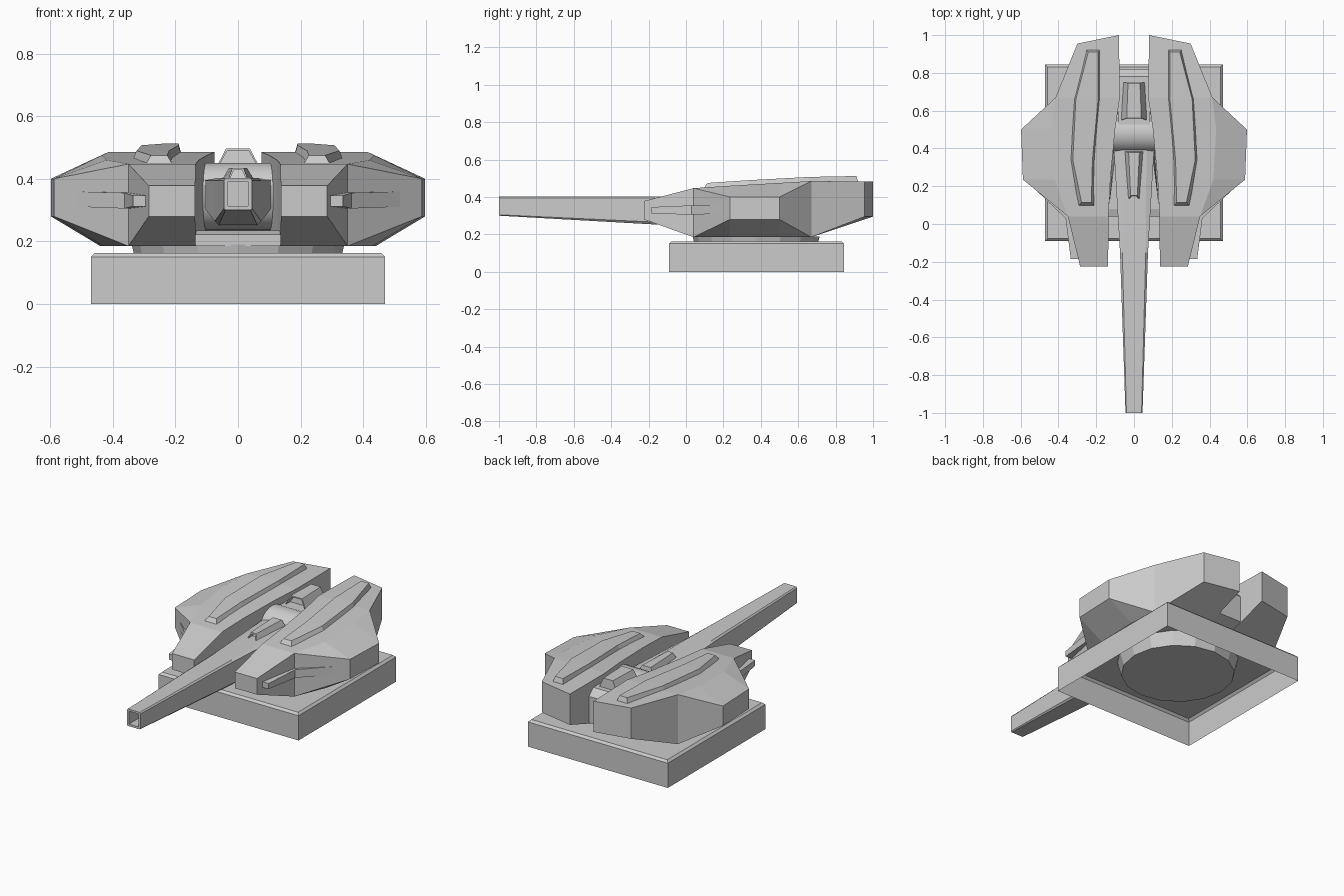
import bpy, bmesh, math
from mathutils import Matrix

if "Cube" in bpy.data.objects:
    bpy.data.objects.remove(bpy.data.objects["Cube"])


def finish(name, bm, mirror=False):
    bmesh.ops.remove_doubles(bm, verts=bm.verts, dist=0.0005)
    bmesh.ops.recalc_face_normals(bm, faces=bm.faces)
    me = bpy.data.meshes.new(name)
    bm.to_mesh(me)
    bm.free()
    ob = bpy.data.objects.new(name, me)
    bpy.context.collection.objects.link(ob)
    if mirror:
        m = ob.modifiers.new("mirror", 'MIRROR')
        m.use_mirror_merge = False
    return ob


def loft(rings, cap_start=True, cap_end=True):
    """Join equal-length closed rings of points with faces."""
    bm = bmesh.new()
    vs = [[bm.verts.new(p) for p in r] for r in rings]
    n = len(rings[0])
    for a, b in zip(vs, vs[1:]):
        for i in range(n):
            j = (i + 1) % n
            bm.faces.new((a[i], a[j], b[j], b[i]))
    if cap_start:
        bm.faces.new(vs[0])
    if cap_end:
        bm.faces.new(vs[-1])
    return bm


def recess_front(bm, inset, depth):
    """Inset the front-most face and push it back into the part."""
    bmesh.ops.recalc_face_normals(bm, faces=bm.faces)
    face = min(bm.faces, key=lambda f: f.calc_center_median().y)
    bmesh.ops.inset_region(bm, faces=[face], thickness=inset)
    new = bmesh.ops.extrude_discrete_faces(bm, faces=[face])["faces"][0]
    bmesh.ops.translate(bm, vec=(0, depth, 0), verts=new.verts)


def rect(x0, x1, y0, y1, z):
    return [(x0, y0, z), (x1, y0, z), (x1, y1, z), (x0, y1, z)]


# Square base: open underneath, chamfered top edge
finish("base", loft([rect(-.47, .47, -.09, .845, 0),
                     rect(-.47, .47, -.09, .845, .15),
                     rect(-.457, .457, -.077, .832, .163)], cap_start=False))

# Turret ring, flaring upwards
bm = bmesh.new()
bmesh.ops.create_cone(bm, cap_ends=True, segments=16, radius1=.312, radius2=.34,
                      depth=.11, matrix=Matrix.Translation((0, .375, .135)))
finish("turret_ring", bm)

# Armoured side hulls: y inner, y outer, x inner, x bottom, x middle, x top,
# z bottom, z low, z high, z top
hull = [(-.225, -.225, .137, .285, .285, .285, .28, .28, .378, .378),
        (.04, .04, .135, .35, .35, .35, .185, .185, .447, .447),
        (.235, .235, .125, .43, .588, .42, .185, .28, .40, .46),
        (.5, .5, .10, .44, .598, .435, .185, .28, .40, .475),
        (.67, .67, .075, .415, .415, .415, .185, .185, .485, .485),
        (1.0, .955, .08, .30, .30, .30, .295, .295, .482, .482)]
rings = [[(xi, yi, zb), (xb, yo, zb), (xm, yo, zl), (xm, yo, zh), (xt, yo, zt), (xi, yi, zt)]
         for yi, yo, xi, xb, xm, xt, zb, zl, zh, zt in hull]
finish("side_hull", loft(rings), True)

# Raised strips on the hull tops: y, x inner, x outer, z top, end slope in y
strip = [(.09, .206, .298, .475, .025), (.34, .20, .344, .49, 0),
         (.66, .17, .328, .507, 0), (.935, .17, .262, .512, -.025)]
rings = [[(xi, y, .44), (xo, y, .44), (xo - .02, y + s, z), (xi + .02, y + s, z)]
         for y, xi, xo, z, s in strip]
finish("top_strip", loft(rings), True)

# Tapered pods on the hull flanks: y, x inner, x outer, z bottom, z top
pod = [(-.185, .29, .335, .312, .346), (.03, .30, .362, .305, .355),
       (.21, .50, .552, .312, .36)]
rings = [[(xi, y, zb), (xo, y, zb), (xo, y, zt), (xi, y, zt)] for y, xi, xo, zb, zt in pod]
finish("side_pod", loft(rings), True)

# Centre body between the hulls
profile = [(.04, .185), (.04, .222), (.08, .235), (.48, .235), (.50, .44),
           (.78, .44), (.82, .40), (.82, .24), (.67, .185)]
finish("centre_body", loft([[(x * (.085 if y > .45 else .135), y, z) for y, z in profile]
                            for x in (-1, 1)]))

# Round gun mantle on a sideways axis
bm = bmesh.new()
bmesh.ops.create_cone(bm, cap_ends=True, segments=24, radius1=.108, radius2=.108, depth=.25,
                      matrix=Matrix.Translation((0, .48, .343)) @ Matrix.Rotation(math.pi / 2, 4, 'Y'))
mantle = finish("gun_mantle", bm)
bpy.context.view_layer.objects.active = mantle
mantle.select_set(True)
bpy.ops.object.shade_smooth_by_angle(angle=math.radians(35))

# Gun barrel with a hollow muzzle: y, half width top, middle, bottom, z low, z bottom
gun = [(-1, .040, .045, .040, .305, .300), (-.15, .062, .074, .062, .265, .252),
       (.40, .066, .107, .055, .305, .25)]
rings = [[(-b, y, zb), (b, y, zb), (w, y, zl), (w, y, .395), (t, y, .403),
          (-t, y, .403), (-w, y, .395), (-w, y, zl)] for y, t, w, b, zl, zb in gun]
bm = loft(rings)
recess_front(bm, .014, .1)
finish("gun_barrel", bm)


# Sloped housings with recessed fronts, on the barrel and on the centre body
def housing(name, y0, y1, w0, w1, z0, z1, slope):
    def level(k, s, z):
        return [(-w0 * k, y0 + s, z), (w0 * k, y0 + s, z),
                (w1 * k, y1 - s * .3, z), (-w1 * k, y1 - s * .3, z)]
    bm = loft([level(1, 0, z0), level(.55, slope, z1)])
    recess_front(bm, .008, .04)
    finish(name, bm)


housing("barrel_housing", .13, .385, .032, .052, .395, .435, .02)
housing("rear_housing", .55, .75, .07, .058, .435, .496, .01)
